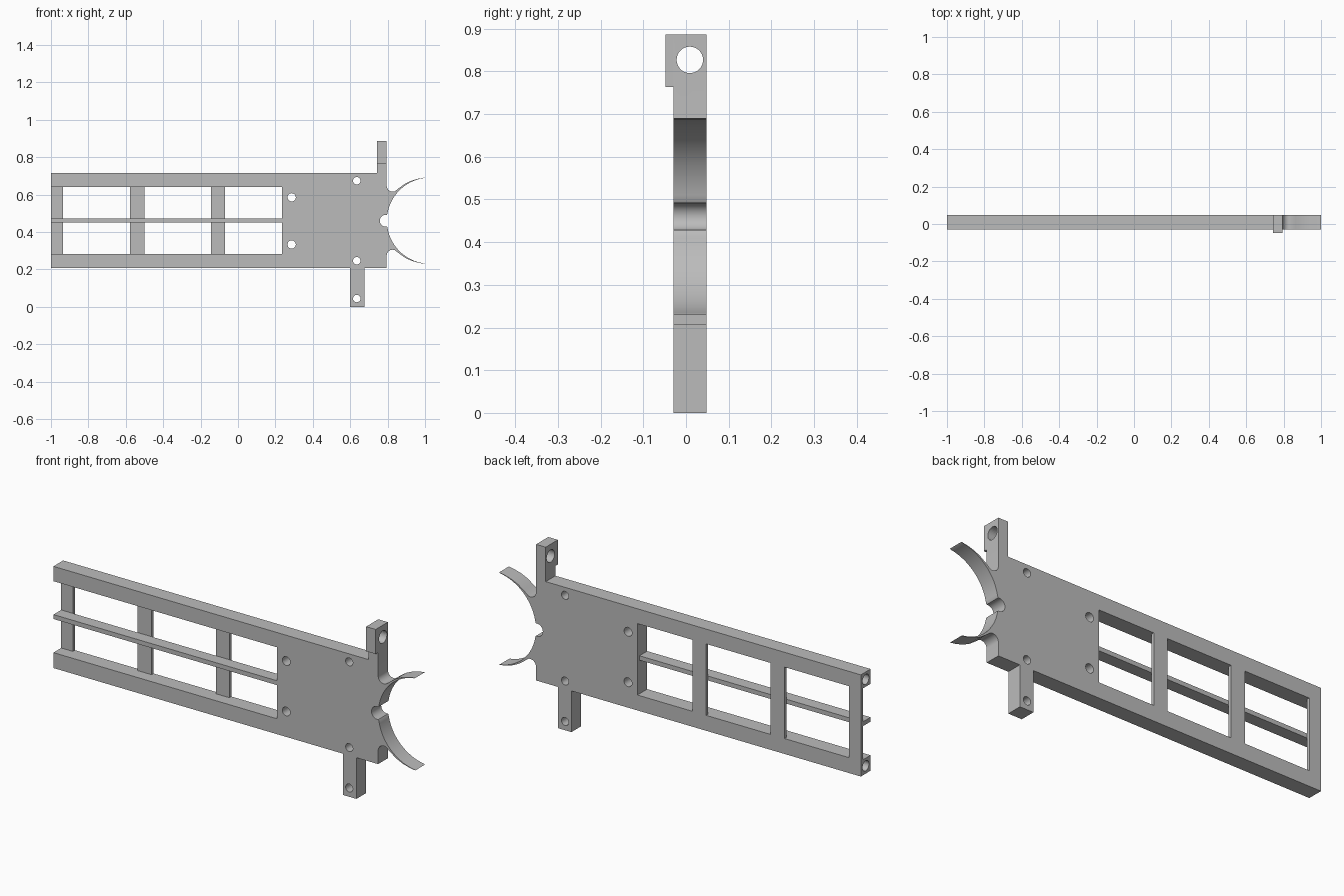
import bpy, bmesh, math
from mathutils import Matrix

cube = bpy.data.objects.get("Cube")
if cube:
    bpy.data.objects.remove(cube, do_unlink=True)

grey = bpy.data.materials.new("plain grey")
grey.use_nodes = True
tone = (0.5, 0.5, 0.5, 1)
grey.diffuse_color = tone
grey.node_tree.nodes["Principled BSDF"].inputs["Base Color"].default_value = tone

FRONT, BACK, MID = -0.029, 0.048, 0.46   # plate faces and mirror height


def finish(bm, name):
    bmesh.ops.recalc_face_normals(bm, faces=bm.faces)
    mesh = bpy.data.meshes.new(name)
    bm.to_mesh(mesh)
    bm.free()
    mesh.materials.append(grey)
    obj = bpy.data.objects.new(name, mesh)
    bpy.context.collection.objects.link(obj)
    return obj


def prism(name, outline, y0, y1):
    """Extrude an x-z outline from y0 to y1."""
    bm = bmesh.new()
    face = bm.faces.new([bm.verts.new((x, y0, z)) for x, z in outline])
    new = bmesh.ops.extrude_face_region(bm, geom=[face])["geom"]
    bmesh.ops.translate(bm, vec=(0, y1 - y0, 0),
                        verts=[v for v in new if isinstance(v, bmesh.types.BMVert)])
    return finish(bm, name)


def box(name, x0, x1, y0, y1, z0, z1):
    return prism(name, [(x0, z0), (x1, z0), (x1, z1), (x0, z1)], y0, y1)


def drill(target, centre, radius, length, axis):
    bm = bmesh.new()
    turn = Matrix.Rotation(math.pi / 2, 4, "X" if axis == "y" else "Y")
    bmesh.ops.create_cone(bm, cap_ends=True, segments=32, radius1=radius, radius2=radius,
                          depth=length, matrix=Matrix.Translation(centre) @ turn)
    cutter = finish(bm, "hole_cutter")
    cutter.hide_render = True
    cutter.hide_set(True)
    mod = target.modifiers.new("hole", "BOOLEAN")
    mod.object = cutter
    mod.solver = "EXACT"


def arc(cx, cz, r, start, end, n):
    angles = [math.radians(start + (end - start) * i / n) for i in range(n + 1)]
    return [(cx + r * math.cos(a), cz + r * math.sin(a)) for a in angles]


def mirror(points):
    return [(x, 2 * MID - z) for x, z in reversed(points)]


# Upper prong: rounded slot, outer edge to the tip, then the inner arc
prong = arc(0.827, 0.647, 0.032, 180, 290, 10)
prong += [(0.865, 0.638), (0.895, 0.659), (0.93, 0.675), (0.965, 0.685), (1.0, 0.691)]
prong += arc(1.026, MID, 0.23, 98, 171, 20)
socket = arc(0.79, MID, 0.032, 80, 280, 16)

# Frame outline: two rails, plate, leg, forked end and upper lug
outline = [(-1, 0.64), (-1, 0.714), (0.742, 0.714), (0.742, 0.886), (0.795, 0.886)]
outline += prong + socket + mirror(prong)
outline += [(0.795, 0.206), (0.675, 0.206), (0.675, 0), (0.6, 0), (0.6, 0.206),
            (-1, 0.206), (-1, 0.283), (0.235, 0.283), (0.235, 0.64)]
frame = prism("frame", outline, FRONT, BACK)

# Screw holes through the plate and leg
for x, z, r in [(0.287, 0.585, 0.022), (0.287, 0.333, 0.022), (0.635, 0.674, 0.02),
                (0.635, 0.246, 0.02), (0.635, 0.044, 0.02)]:
    drill(frame, (x, 0, z), r, 0.3, "y")

# Sockets in the open rail ends
for z in (0.677, 0.245):
    drill(frame, (-1, 0.009, z), 0.025, 0.3, "x")

# Lug step and its cross hole
step = box("lug_step", 0.742, 0.795, -0.048, FRONT, 0.763, 0.886)
for part in (frame, step):
    drill(part, (0.768, 0.009, 0.827), 0.031, 0.2, "x")

# Thin crossbars flush with the back, and the centre rail in front of them
for i, (x0, x1) in enumerate([(-1, -0.935), (-0.578, -0.5), (-0.145, -0.07)]):
    box(f"crossbar_{i + 1}", x0, x1, 0.032, BACK, 0.283, 0.64)
box("centre_rail", -1, 0.235, FRONT, 0.032, 0.451, 0.473)

# Smooth the curved walls, keep the edges crisp
for obj in bpy.context.collection.objects:
    obj.select_set(obj in (frame, step))
bpy.context.view_layer.objects.active = frame
bpy.ops.object.shade_smooth_by_angle(angle=math.radians(30))
